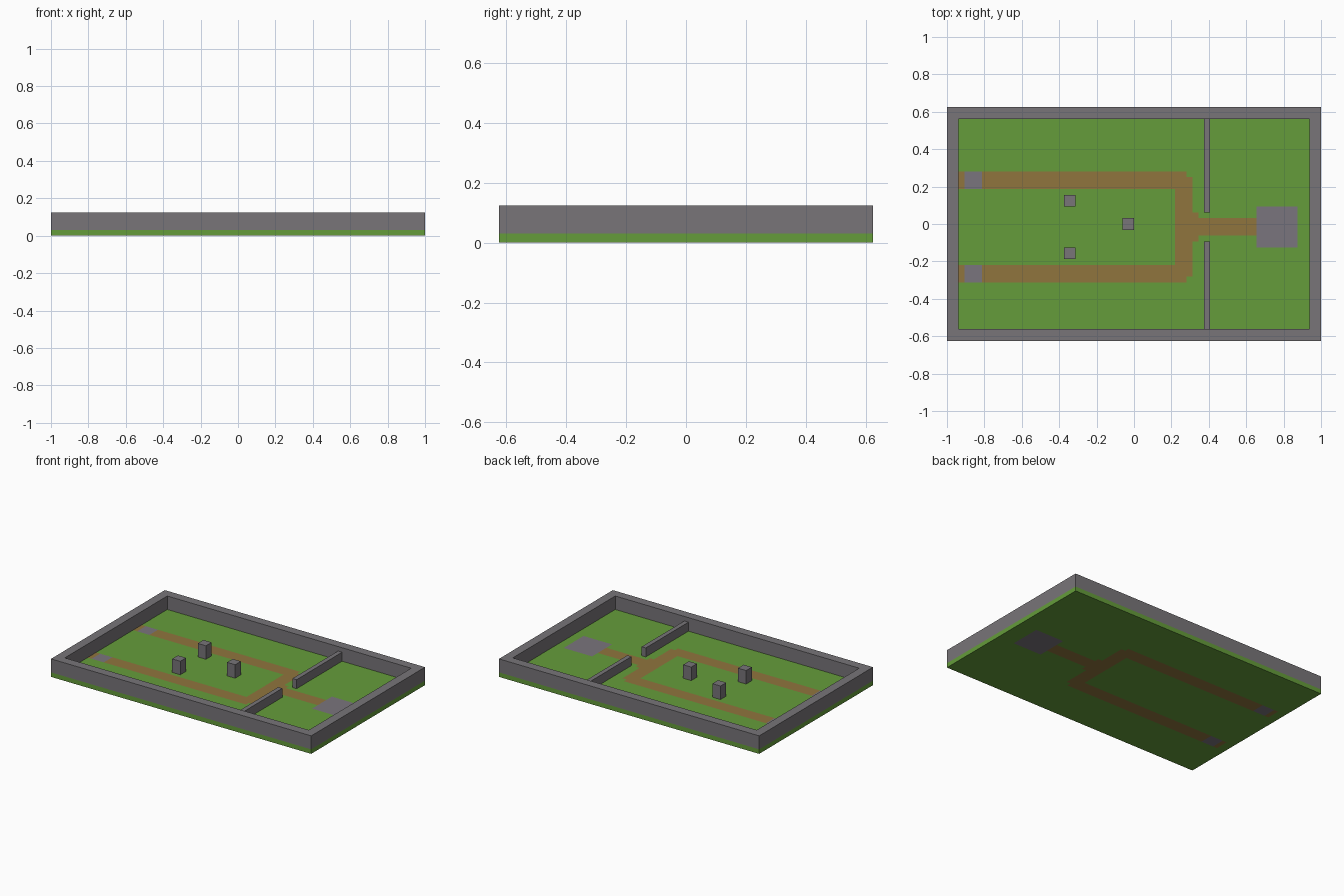
import bpy, bmesh
from mathutils import Vector

if "Cube" in bpy.data.objects:
    bpy.data.objects.remove(bpy.data.objects["Cube"])

U = 1 / 32  # one block of the layout


def material(name, rgb):
    m = bpy.data.materials.new(name)
    m.use_nodes = True
    m.diffuse_color = (*rgb, 1)
    m.node_tree.nodes["Principled BSDF"].inputs["Base Color"].default_value = (*rgb, 1)
    return m


grass = material("grass green", (0.13, 0.335, 0.043))
dirt = material("dirt brown", (0.28, 0.178, 0.048))
paving = material("paving grey", (0.195, 0.178, 0.205))
stone = material("stone grey", (0.188, 0.178, 0.19))


def finish(name, bm, *mats):
    bmesh.ops.recalc_face_normals(bm, faces=bm.faces)
    mesh = bpy.data.meshes.new(name)
    bm.to_mesh(mesh)
    bm.free()
    for m in mats:
        mesh.materials.append(m)
    obj = bpy.data.objects.new(name, mesh)
    bpy.context.collection.objects.link(obj)
    return obj


def box_mesh(x0, x1, y0, y1, z0, z1):
    """Box between block coordinates."""
    bm = bmesh.new()
    bmesh.ops.create_cube(bm, size=1)
    lo, hi = Vector((x0, y0, z0)) * U, Vector((x1, y1, z1)) * U
    for v in bm.verts:
        v.co = (lo + hi) / 2 + v.co * (hi - lo)
    return bm


# Ground slab, cut along the edges of its paths and paved areas
paths = [(-30, 9, 6, 9), (-30, 9, -10, -7),   # two long lanes
         (7, 10, -9, 8), (7, 21, -2, 1),      # crossing and gate lane
         (10, 11, -3, 2)]                     # widened junction
paved = [(-29, -26, 6, 9), (-29, -26, -10, -7), (21, 28, -4, 3)]

ground = box_mesh(-32, 32, -20, 20, 0, 1)
for axis in (0, 1):
    normal = Vector((1 - axis, axis, 0))
    cuts = {r[axis * 2 + i] for r in paths + paved for i in (0, 1)}
    for c in sorted(cuts):
        bmesh.ops.bisect_plane(ground, geom=ground.verts[:] + ground.edges[:] + ground.faces[:],
                               plane_co=normal * c * U, plane_no=normal)


def inside(p, rects):
    return any(a < p.x / U < b and c < p.y / U < d for a, b, c, d in rects)


ground.normal_update()
for f in ground.faces:
    if abs(f.normal.z) > 0.5:
        p = f.calc_center_median()
        f.material_index = 2 if inside(p, paved) else 1 if inside(p, paths) else 0
finish("ground", ground, grass, dirt, paving)

# Outer wall: an outer and an inner outline, at the foot and the top, bridged into a frame
wall = bmesh.new()
signs = ((-1, -1), (1, -1), (1, 1), (-1, 1))
rings = [[wall.verts.new(Vector((sx * hx, sy * hy, z)) * U) for sx, sy in signs]
         for hx, hy, z in ((32, 20, 1), (32, 20, 4), (30, 18, 4), (30, 18, 1))]
for r, ring in enumerate(rings):
    after = rings[(r + 1) % 4]
    for i in range(4):
        j = (i + 1) % 4
        wall.faces.new((ring[i], ring[j], after[j], after[i]))
finish("outer_wall", wall, stone)

# Lower dividing walls with a gate gap between them
finish("back_divider", box_mesh(12, 13, 2, 18, 1, 3), stone)
finish("front_divider", box_mesh(12, 13, -18, -3, 1, 3), stone)

# Free-standing pillars
for name, x, y in (("back_pillar", -12, 3), ("front_pillar", -12, -6), ("centre_pillar", -2, -1)):
    finish(name, box_mesh(x, x + 2, y, y + 2, 1, 4), stone)
